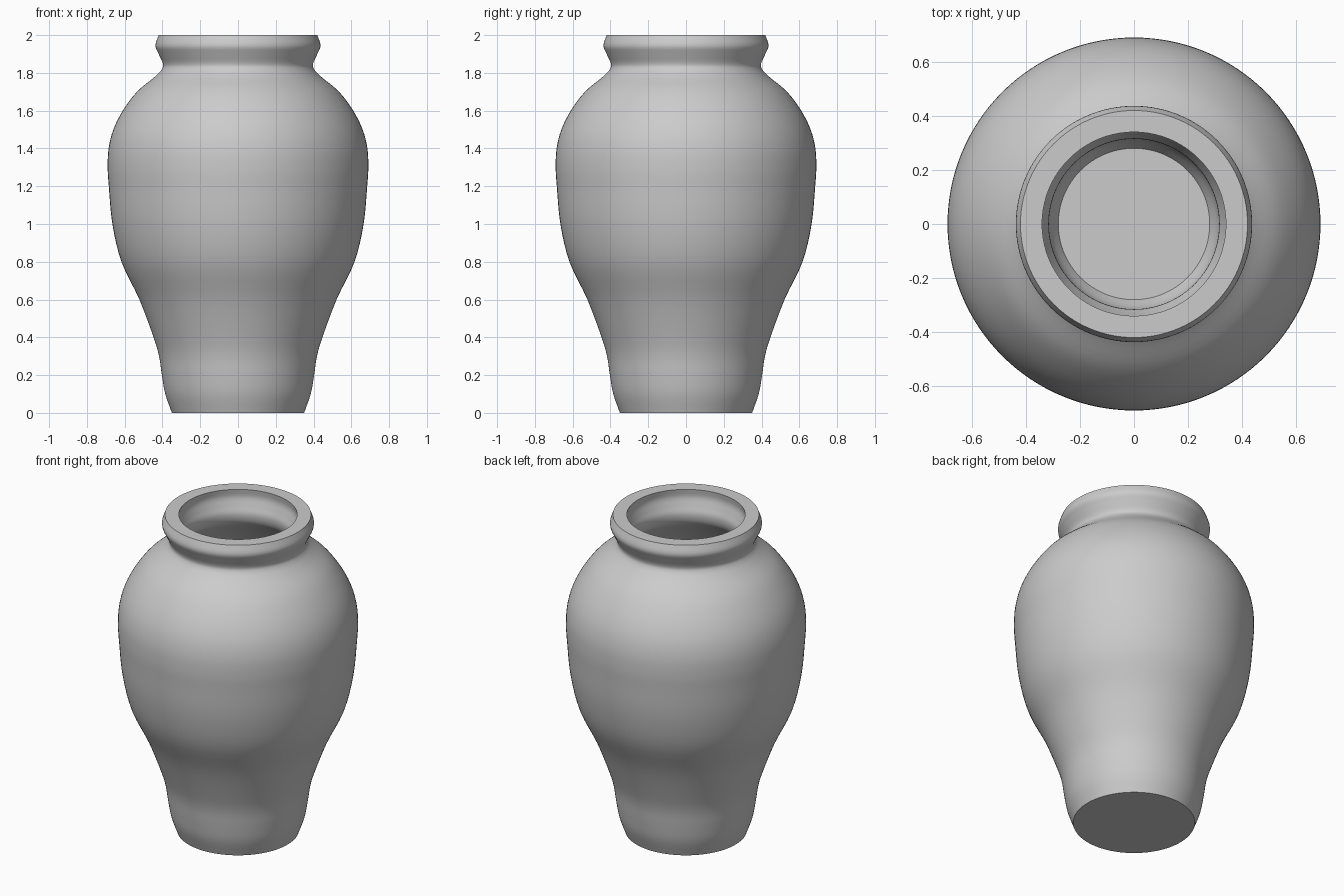
import bpy, math
from mathutils import Vector

if "Cube" in bpy.data.objects:
    bpy.data.objects.remove(bpy.data.objects["Cube"])

SEGMENTS = 128


def smooth_path(points, steps=4):
    """Catmull-Rom curve through (radius, height) points."""
    p = [Vector(q) for q in points]
    p = [2 * p[0] - p[1]] + p + [2 * p[-1] - p[-2]]
    out = []
    for a, b, c, d in zip(p, p[1:], p[2:], p[3:]):
        for i in range(steps):
            t = i / steps
            out.append(0.5 * (2 * b + (c - a) * t + (2 * a - 5 * b + 4 * c - d) * t ** 2
                              + (3 * b - a - 3 * c + d) * t ** 3))
    return out + [p[-2]]


def lathe(name, profile):
    """Revolve a profile around z and cap both ends."""
    n = SEGMENTS
    verts = [(r * math.cos(math.tau * k / n), r * math.sin(math.tau * k / n), z)
             for r, z in profile for k in range(n)]
    faces = [(i * n + k, i * n + (k + 1) % n, (i + 1) * n + (k + 1) % n, (i + 1) * n + k)
             for i in range(len(profile) - 1) for k in range(n)]
    faces.append(tuple(reversed(range(n))))
    faces.append(tuple(range(len(verts) - n, len(verts))))
    mesh = bpy.data.meshes.new(name)
    mesh.from_pydata(verts, [], faces)
    obj = bpy.data.objects.new(name, mesh)
    bpy.context.collection.objects.link(obj)
    bpy.context.view_layer.objects.active = obj
    obj.select_set(True)
    bpy.ops.object.shade_smooth_by_angle(angle=math.radians(35))
    return obj


# Outer wall, from the foot up to the lip
outer = smooth_path([
    (0.35, 0), (0.385, 0.1), (0.403, 0.2), (0.418, 0.3), (0.447, 0.4), (0.522, 0.6),
    (0.617, 0.8), (0.665, 1.0), (0.684, 1.2), (0.69, 1.3), (0.685, 1.4), (0.66, 1.5),
    (0.61, 1.6), (0.535, 1.7), (0.44, 1.78), (0.403, 1.82), (0.398, 1.85),
    (0.42, 1.9), (0.437, 1.945), (0.42, 2.0)])

# Inner wall, from the lip down to the floor
inner = smooth_path([
    (0.34, 2.0), (0.345, 1.95), (0.33, 1.9), (0.315, 1.85), (0.33, 1.79), (0.39, 1.73),
    (0.48, 1.645), (0.55, 1.56), (0.592, 1.46), (0.61, 1.3), (0.588, 1.02),
    (0.543, 0.83), (0.448, 0.63), (0.372, 0.43), (0.325, 0.22), (0.31, 0.14), (0.28, 0.08)])

lathe("vase", outer + inner)
